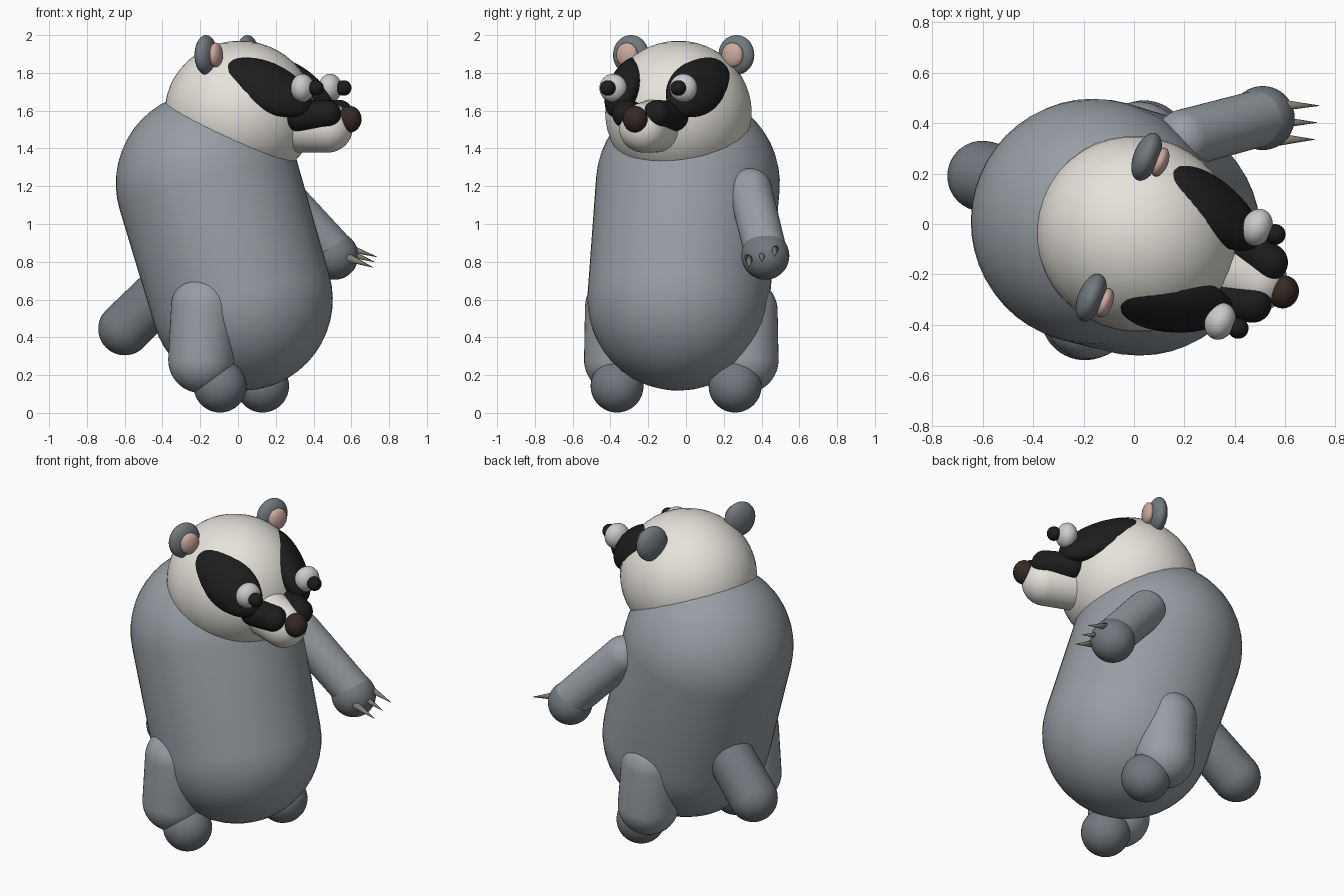
import bpy, bmesh, math
from mathutils import Vector, Matrix

if "Cube" in bpy.data.objects:
    bpy.data.objects.remove(bpy.data.objects["Cube"])


def material(name, rgb):
    m = bpy.data.materials.new(name)
    m.diffuse_color = (*rgb, 1)
    m.use_nodes = True
    m.node_tree.nodes["Principled BSDF"].inputs["Base Color"].default_value = m.diffuse_color
    return m


FUR = material("grey_fur", (0.31, 0.34, 0.37))
DARK = material("dark_fur", (0.17, 0.19, 0.21))
CREAM = material("cream_fur", (0.80, 0.77, 0.71))
BLACK = material("black_fur", (0.012, 0.012, 0.012))
NOSE = material("nose_brown", (0.035, 0.022, 0.018))
PINK = material("ear_pink", (0.60, 0.40, 0.34))
WHITE = material("eye_white", (0.55, 0.55, 0.55))
CLAW = material("claw_horn", (0.22, 0.20, 0.16))


def finish(name, bm, mat):
    me = bpy.data.meshes.new(name)
    bmesh.ops.recalc_face_normals(bm, faces=bm.faces)
    for f in bm.faces:
        f.smooth = True
    bm.to_mesh(me)
    bm.free()
    me.materials.append(mat)
    ob = bpy.data.objects.new(name, me)
    bpy.context.collection.objects.link(ob)
    return ob


def basis(u, n, w, c):
    """Matrix with columns u, n, w and translation c."""
    m = Matrix((u, n, w)).transposed().to_4x4()
    m.translation = c
    return m


def ellipsoid(name, mat, radii, frame):
    bm = bmesh.new()
    bmesh.ops.create_uvsphere(bm, u_segments=40, v_segments=24, radius=1,
                              matrix=frame @ Matrix.Diagonal((*radii, 1)))
    return finish(name, bm, mat)


def ball(name, mat, c, r):
    return ellipsoid(name, mat, (r, r, r), Matrix.Translation(c))


def capsule(name, mat, a, b, ra, rb):
    """Rounded limb from a to b: a sphere split at its equator and stretched."""
    a, b = Vector(a), Vector(b)
    axis = b - a
    d = axis.length
    slope = (ra - rb) / d          # tangent angle where the cone meets the balls
    t = math.asin(slope)
    n, seg = 12, 48
    prof = []
    for i in range(n + 1):
        ang = -math.pi / 2 + (t + math.pi / 2) * i / n
        prof.append((ra * math.cos(ang), ra * math.sin(ang)))
    for i in range(n + 1):
        ang = t + (math.pi / 2 - t) * i / n
        prof.append((rb * math.cos(ang), d + rb * math.sin(ang)))
    bm = bmesh.new()
    vs = [bm.verts.new((x, 0, z)) for x, z in prof]
    es = [bm.edges.new(p) for p in zip(vs, vs[1:])]
    bmesh.ops.spin(bm, geom=vs + es, cent=(0, 0, 0), axis=(0, 0, 1),
                   angle=2 * math.pi, steps=seg)
    bmesh.ops.remove_doubles(bm, verts=bm.verts, dist=1e-5)
    bm.transform(Matrix.Translation(a) @ axis.to_track_quat('Z', 'Y').to_matrix().to_4x4())
    return finish(name, bm, mat)


# torso, leaning back a little
capsule("body", FUR, (0.02, -0.04, 0.60), (-0.16, 0.01, 1.215), 0.482, 0.487)

# tail
capsule("tail", DARK, (-0.32, 0.12, 0.72), (-0.60, 0.19, 0.445), 0.135, 0.14)

# legs and feet
for side, hip, knee, foot in (
        ("right", (-0.18, -0.36, 0.56), (-0.195, -0.365, 0.28), (-0.095, -0.365, 0.142)),
        ("left", (0.02, 0.31, 0.54), (0.04, 0.315, 0.28), (0.13, 0.26, 0.142))):
    capsule(side + "_leg", FUR, hip, knee, 0.175, 0.175)
    ball(side + "_foot", DARK, foot, 0.14)

# outstretched arm, paw and claws
capsule("left_arm", FUR, (0.20, 0.34, 1.18), (0.50, 0.42, 0.86), 0.115, 0.112)
ball("left_paw", DARK, (0.51, 0.42, 0.832), 0.127)
for i in range(3):
    base = Vector((0.60, 0.335 + 0.068 * i, 0.815 + 0.027 * i))
    tip = Vector((0.715 + 0.01 * i, 0.335 + 0.067 * i, 0.77 + 0.028 * i))
    base -= (tip - base) * 0.2
    bm = bmesh.new()
    d = tip - base
    bmesh.ops.create_cone(bm, cap_ends=True, segments=16, radius1=0.024, radius2=0.001,
                          depth=d.length,
                          matrix=Matrix.Translation((base + tip) / 2)
                          @ d.to_track_quat('Z', 'Y').to_matrix().to_4x4())
    finish("claw_%d" % (i + 1), bm, CLAW)

# head frame: local x is forward, turned towards -y
HEAD = Matrix.Translation((0.01, -0.04, 1.59)) @ Matrix.Rotation(math.radians(-21.5), 4, 'Z')


def at(x, y, z):
    return HEAD @ Matrix.Translation((x, y, z))


def hp(x, y, z):
    return HEAD @ Vector((x, y, z))


# head, snout and nose
ellipsoid("head", CREAM, (0.40, 0.387, 0.38), HEAD)
capsule("snout", CREAM, hp(0.20, 0, -0.06), hp(0.50, 0, -0.08), 0.15, 0.132)
ellipsoid("nose", NOSE, (0.062, 0.066, 0.07), at(0.625, 0, -0.035))

for s, side in ((-1, "right"), (1, "left")):
    # dark stripe around the eye
    top, end = Vector((0.06, s * 0.265, 0.24)), Vector((0.44, s * 0.17, 0.045))
    mid = (top + end) / 2
    u = (end - top).normalized()
    n = (mid - u * mid.dot(u)).normalized()
    ellipsoid(side + "_eye_stripe", BLACK, (0.255, 0.085, 0.145),
              HEAD @ basis(u, n, u.cross(n), mid * 0.95))
    # dark stripe along the snout
    capsule(side + "_snout_stripe", BLACK, hp(0.38, s * 0.12, -0.02),
            hp(0.53, s * 0.088, -0.008), 0.08, 0.075)
    # eye and pupil
    ellipsoid(side + "_eye", WHITE, (0.06, 0.075, 0.075), at(0.435, s * 0.2, 0.13))
    ball(side + "_pupil", BLACK, hp(0.512, s * 0.2, 0.13), 0.041)
    # ear and inner ear
    ellipsoid(side + "_ear", DARK, (0.052, 0.1, 0.105), at(-0.075, s * 0.3, 0.305))
    ellipsoid(side + "_inner_ear", PINK, (0.032, 0.06, 0.065), at(-0.018, s * 0.3, 0.305))
